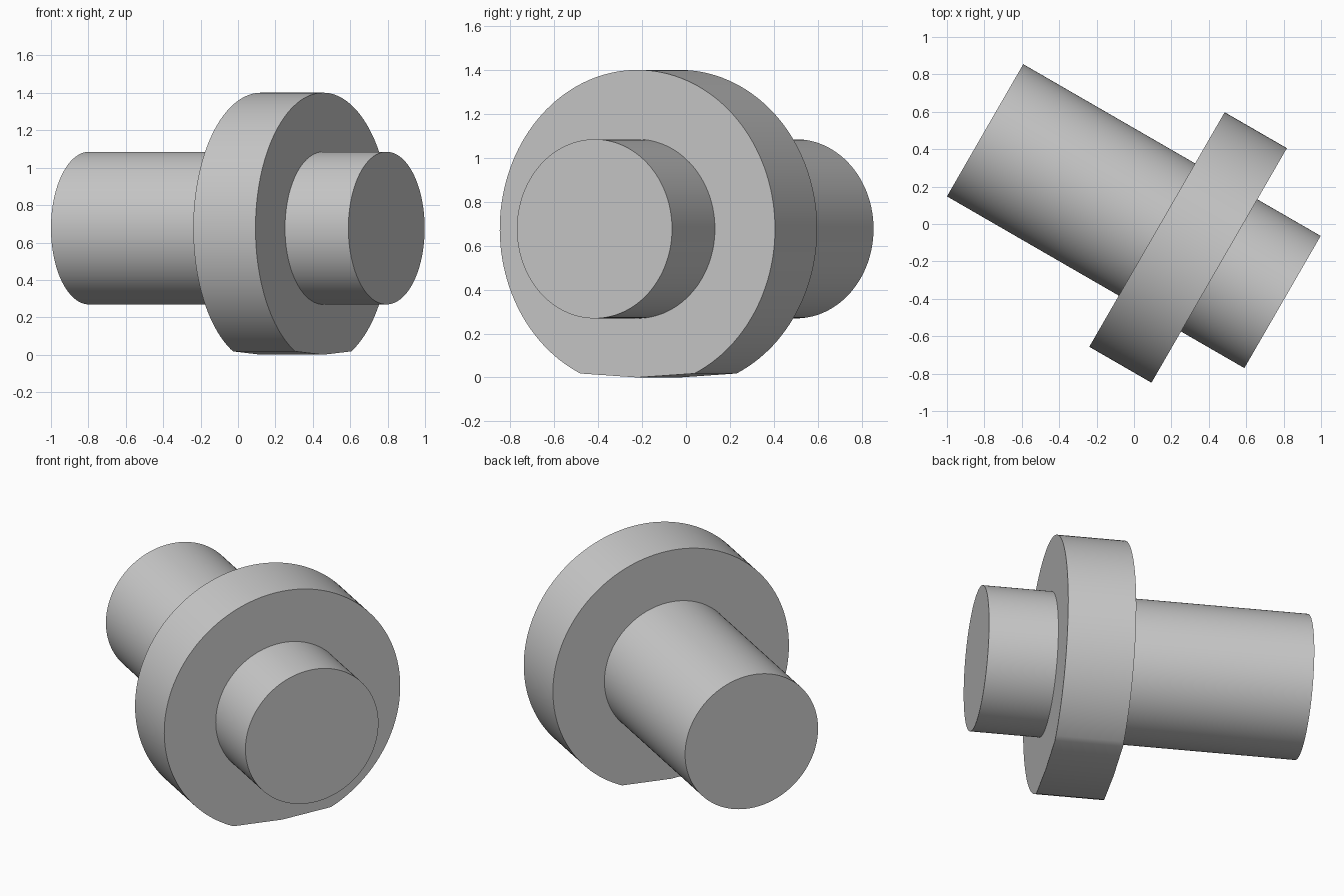
import bpy, bmesh, math
from mathutils import Matrix, Vector

if "Cube" in bpy.data.objects:
    bpy.data.objects.remove(bpy.data.objects["Cube"])

AXIS_Z = 0.677
grey = bpy.data.materials.new("light grey")
grey.diffuse_color = (0.585, 0.585, 0.585, 1)
grey.use_nodes = True
grey.node_tree.nodes["Principled BSDF"].inputs["Base Color"].default_value = grey.diffuse_color

# Local +x of the frame runs along the shaft, which is turned 30 degrees about z
frame = Matrix.Translation((-0.796, 0.501, AXIS_Z)) @ Matrix.Rotation(math.radians(-30), 4, 'Z')


def extruded(name, outline, start, end):
    """Extrude a closed (side, up) outline along the shaft axis."""
    bm = bmesh.new()
    base = bm.faces.new([bm.verts.new((start, s, u)) for s, u in outline])
    new = bmesh.ops.extrude_face_region(bm, geom=[base], use_keep_orig=True)["geom"]
    bmesh.ops.translate(bm, vec=Vector((end - start, 0, 0)),
                        verts=[g for g in new if isinstance(g, bmesh.types.BMVert)])
    bmesh.ops.recalc_face_normals(bm, faces=bm.faces)
    mesh = bpy.data.meshes.new(name)
    bm.to_mesh(mesh)
    bm.free()
    mesh.materials.append(grey)
    mesh.transform(frame)
    obj = bpy.data.objects.new(name, mesh)
    bpy.context.collection.objects.link(obj)
    bpy.context.view_layer.objects.active = obj
    obj.select_set(True)
    bpy.ops.object.shade_smooth_by_angle(angle=math.radians(30))
    obj.select_set(False)


def arc(radius, first, last, steps):
    return [(radius * math.cos(a), radius * math.sin(a))
            for a in (math.radians(first + (last - first) * i / steps) for i in range(steps + 1))]


# Round shaft running through the collar
extruded("shaft", arc(0.408, 0, 360, 128)[:-1], 0, 1.836)

# Collar disc with a shallow two-facet base
gap = math.degrees(math.asin(0.30 / 0.724))
extruded("collar", arc(0.724, -90 + gap, 270 - gap, 120) + [(0, -AXIS_Z)], 1.061, 1.445)
